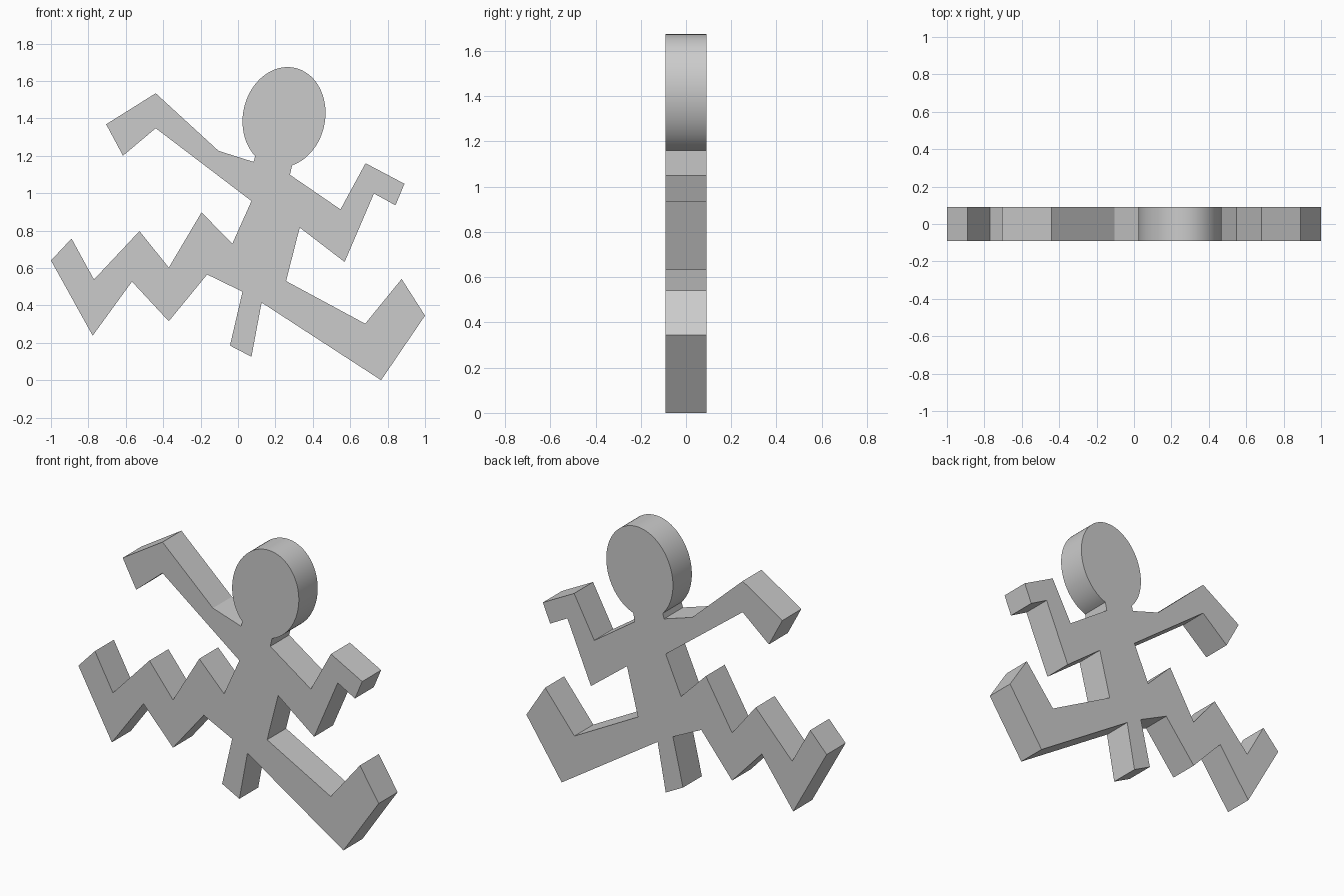
import bpy, bmesh, math

if "Cube" in bpy.data.objects:
    bpy.data.objects.remove(bpy.data.objects["Cube"])

HALF_DEPTH = 0.09

# Body outline in (x, z), counter-clockwise seen from the front
raised_arm = [(0.083, 1.167), (-0.104, 1.226), (-0.44, 1.534), (-0.705, 1.368),
              (-0.615, 1.20), (-0.44, 1.347), (0.072, 0.958)]
zigzag_leg = [(-0.03, 0.73), (-0.195, 0.897), (-0.37, 0.602), (-0.527, 0.797),
              (-0.77, 0.538), (-0.89, 0.757), (-1.0, 0.64), (-0.777, 0.238),
              (-0.567, 0.527), (-0.37, 0.315), (-0.165, 0.565)]
middle_peg = [(0.024, 0.473), (-0.043, 0.185), (0.072, 0.125), (0.126, 0.415)]
front_leg = [(0.765, 0.0), (1.0, 0.345), (0.875, 0.541), (0.68, 0.302), (0.257, 0.53)]
bent_arm = [(0.33, 0.816), (0.57, 0.632), (0.727, 0.998), (0.842, 0.935),
            (0.89, 1.05), (0.682, 1.16), (0.548, 0.913), (0.278, 1.098)]


def head_arc(start=2.86, end=-2.46, steps=64):
    """Slightly tilted oval from the right of the neck over the top to the left."""
    pts = []
    for i in range(steps + 1):
        t = start + (end - start) * i / steps
        pts.append((0.246 + 0.222 * math.sin(t + 0.0857), 1.406 + 0.268 * math.cos(t)))
    return pts


def extrude_outline(name, outline):
    bm = bmesh.new()
    face = bm.faces.new([bm.verts.new((x, -HALF_DEPTH, z)) for x, z in outline])
    new = bmesh.ops.extrude_face_region(bm, geom=[face], use_keep_orig=True)
    verts = [g for g in new["geom"] if isinstance(g, bmesh.types.BMVert)]
    bmesh.ops.translate(bm, verts=verts, vec=(0, 2 * HALF_DEPTH, 0))
    bmesh.ops.recalc_face_normals(bm, faces=bm.faces)
    mesh = bpy.data.meshes.new(name)
    bm.to_mesh(mesh)
    bm.free()
    obj = bpy.data.objects.new(name, mesh)
    bpy.context.collection.objects.link(obj)
    return obj


# One solid plate: limbs, torso and head share a continuous outline
figure = extrude_outline("running_figure", raised_arm + zigzag_leg + middle_peg
                         + front_leg + bent_arm + head_arc())

# Smooth head rim, crisp limb corners
bpy.context.view_layer.objects.active = figure
figure.select_set(True)
bpy.ops.object.shade_smooth_by_angle(angle=math.radians(15))
